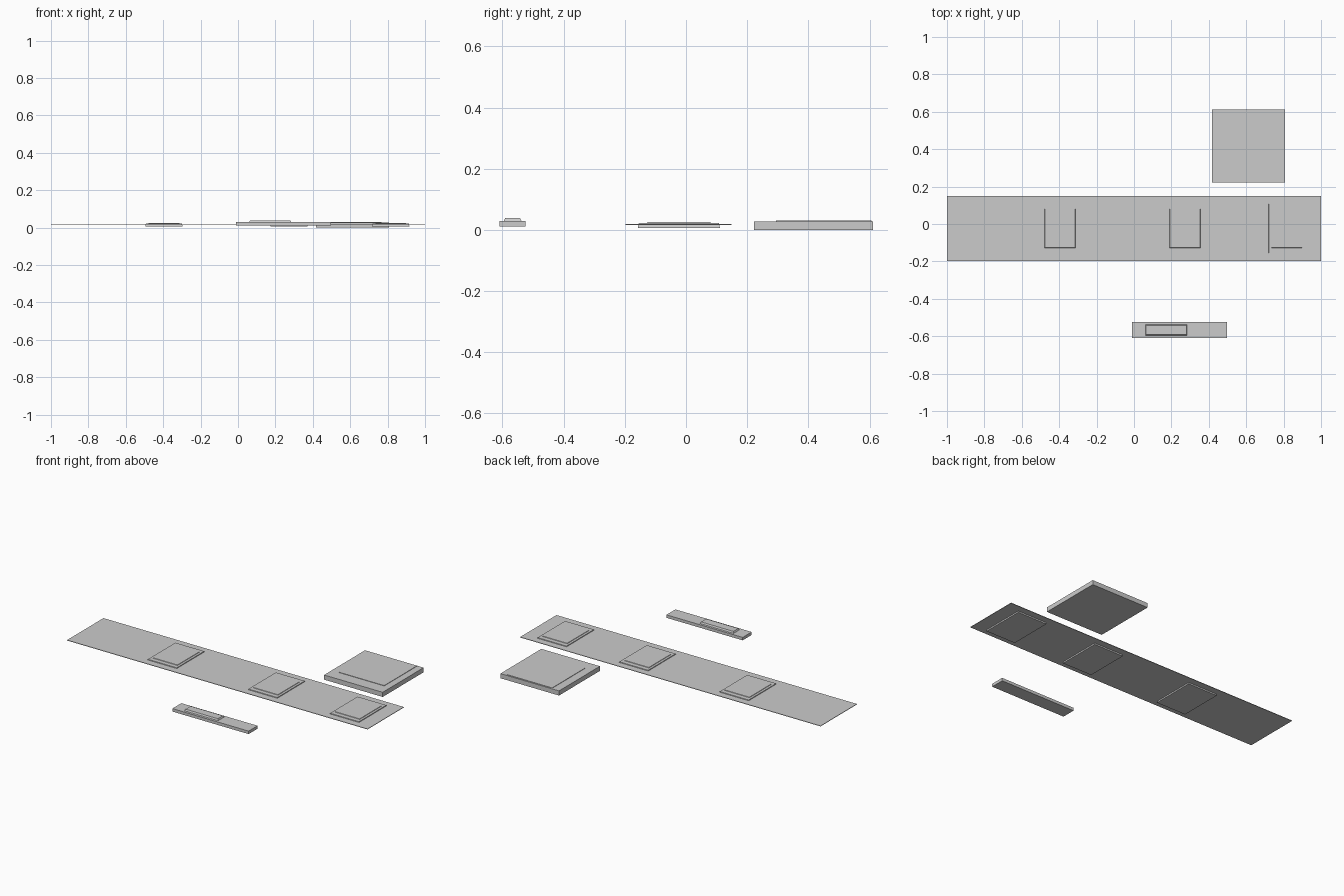
import bpy, bmesh

if "Cube" in bpy.data.objects:
    bpy.data.objects.remove(bpy.data.objects["Cube"])


def slab(name, x, y, z, taper=0.0):
    """Box from ranges; the top can be drawn in to give sloped sides."""
    bm = bmesh.new()
    bmesh.ops.create_cube(bm, size=1.0)
    for v in bm.verts:
        t = taper if v.co.z > 0 else 0.0
        v.co.x = x[1] - t if v.co.x > 0 else x[0] + t
        v.co.y = y[1] - t if v.co.y > 0 else y[0] + t
        v.co.z = z[1] if v.co.z > 0 else z[0]
    mesh = bpy.data.meshes.new(name)
    bm.to_mesh(mesh)
    bm.free()
    obj = bpy.data.objects.new(name, mesh)
    bpy.context.collection.objects.link(obj)
    return obj


# Long thin central strip
slab("long_strip", (-1.0, 1.0), (-0.197, 0.149), (0.0165, 0.0195))

# Three pads set through the strip, each with a low raised top
for i, cx in enumerate((-0.396, 0.273, 0.817)):
    slab(f"pad_base_{i + 1}", (cx - 0.1, cx + 0.1), (-0.158, 0.111), (0.006, 0.0235), 0.004)
    slab(f"pad_top_{i + 1}", (cx - 0.083, cx + 0.083), (-0.128, 0.081), (0.0225, 0.026), 0.002)

# Square block behind the strip, with an off-centre raised panel
slab("square_block", (0.417, 0.807), (0.223, 0.612), (0.0, 0.028))
slab("square_block_panel", (0.467, 0.767), (0.295, 0.606), (0.027, 0.0305))

# Narrow bar in front with a chamfered raised cap
slab("narrow_bar", (-0.01, 0.498), (-0.61, -0.525), (0.012, 0.03))
slab("narrow_bar_cap", (0.06, 0.285), (-0.596, -0.538), (0.029, 0.039), 0.005)
